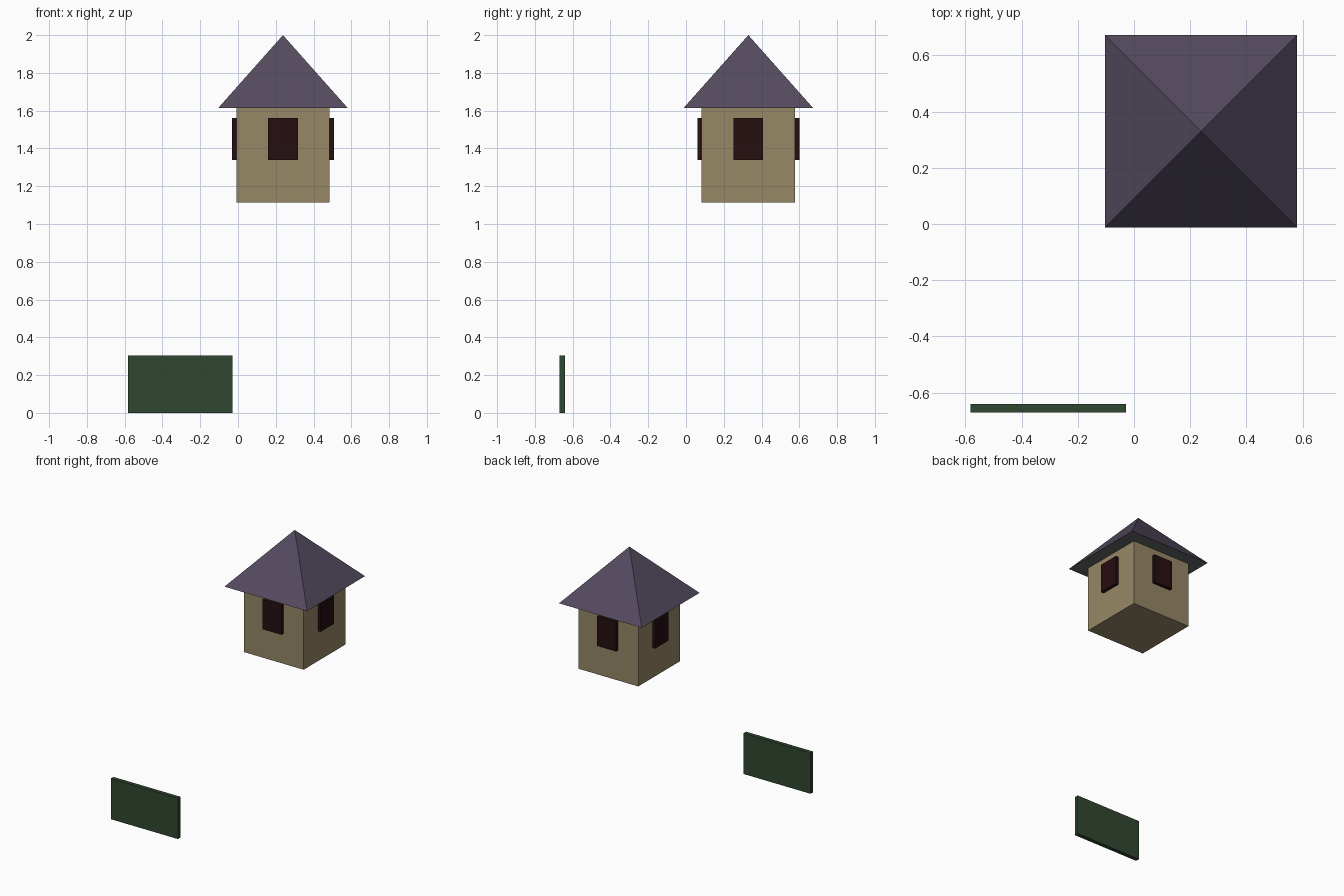
import bpy, bmesh, math
from mathutils import Matrix

if "Cube" in bpy.data.objects:
    bpy.data.objects.remove(bpy.data.objects["Cube"])


def material(name, hex_rgb):
    def lin(c):
        c /= 255
        return c / 12.92 if c <= 0.04045 else ((c + 0.055) / 1.055) ** 2.4
    m = bpy.data.materials.new(name)
    m.diffuse_color = (*[lin((hex_rgb >> s) & 255) for s in (16, 8, 0)], 1)
    m.use_nodes = True
    m.node_tree.nodes["Principled BSDF"].inputs["Base Color"].default_value = m.diffuse_color
    return m


TAN = material("tan wall", 0x96876A - 0x000004)
PURPLE = material("purple roof", 0x544A5F)
GREY = material("grey soffit", 0x626766)
DARK = material("dark window", 0x260E10)
GREEN = material("dark green", 0x304630)


def finish(name, bm, *mats):
    me = bpy.data.meshes.new(name)
    bm.to_mesh(me)
    bm.free()
    for m in mats:
        me.materials.append(m)
    ob = bpy.data.objects.new(name, me)
    bpy.context.collection.objects.link(ob)
    return ob


def box(name, center, size, mat, spin=None):
    bm = bmesh.new()
    mx = Matrix.Translation(center) @ Matrix.Diagonal((*size, 1))
    bmesh.ops.create_cube(bm, size=1, matrix=(spin @ mx) if spin else mx)
    return finish(name, bm, mat)


CX, CY = 0.238, 0.33
HALF = 0.247

# Square turret walls
box("turret_wall", (CX, CY, 1.365), (2 * HALF, 2 * HALF, 0.5), TAN)

# Pyramid roof with a grey underside
bm = bmesh.new()
bmesh.ops.create_cone(
    bm, cap_ends=True, segments=4, radius1=0.342 * math.sqrt(2), radius2=0, depth=0.385,
    matrix=Matrix.Translation((CX, CY, 1.8075)) @ Matrix.Rotation(math.pi / 4, 4, 'Z'))
bmesh.ops.remove_doubles(bm, verts=bm.verts, dist=1e-5)
bm.normal_update()
for f in bm.faces:
    f.material_index = 1 if f.normal.z < -0.5 else 0
finish("turret_roof", bm, PURPLE, GREY)

# One raised window on each side
for i, side in enumerate(("front", "right", "back", "left")):
    spin = Matrix.Translation((CX, CY, 0)) @ Matrix.Rotation(i * math.pi / 2, 4, 'Z')
    box(side + "_window", (0, -HALF - 0.009, 1.45), (0.157, 0.028, 0.22), DARK, spin)

# Separate standing panel near the ground
box("green_panel", (-0.305, -0.656, 0.1525), (0.554, 0.03, 0.305), GREEN)
